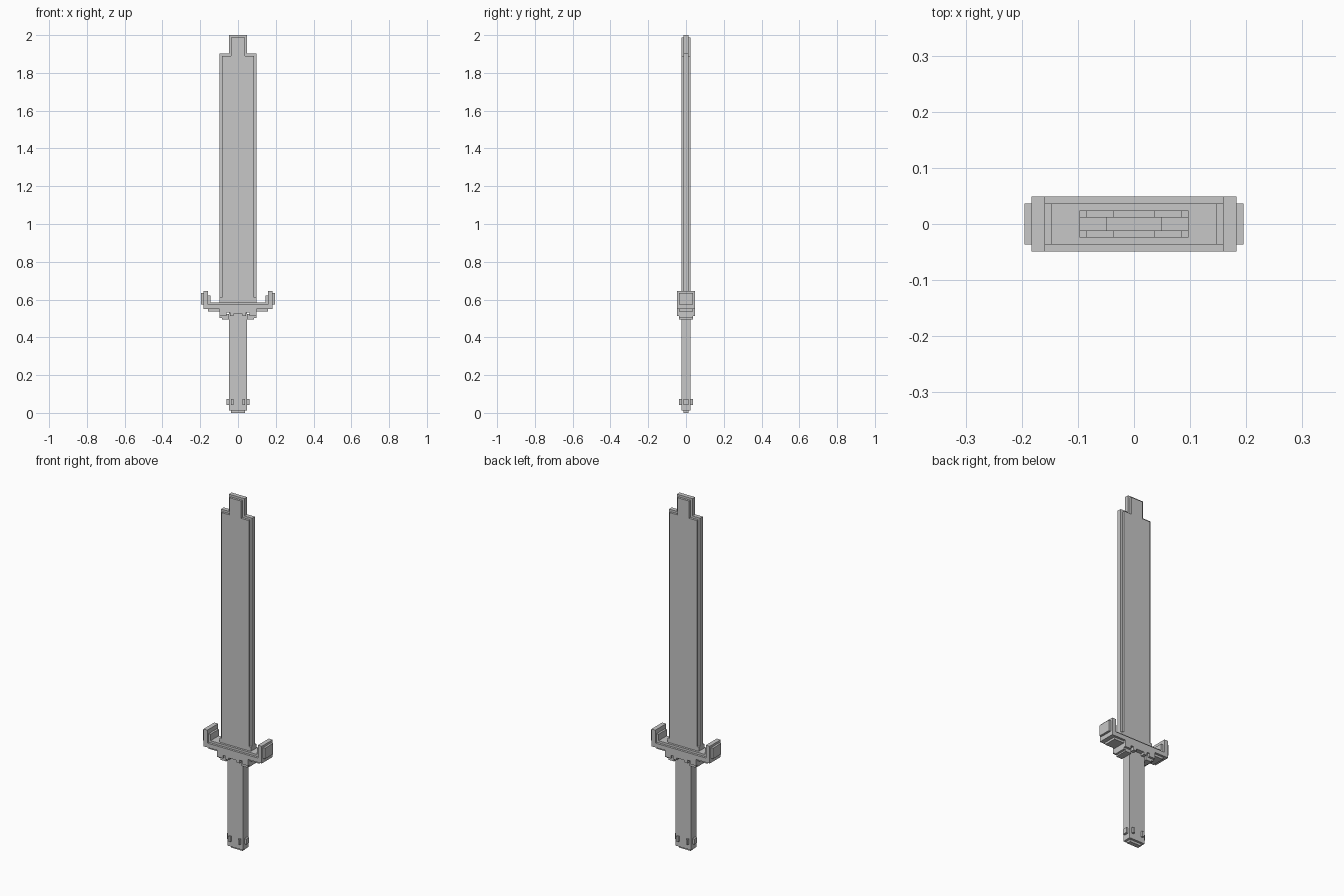
import bpy
import bmesh

cube = bpy.data.objects.get("Cube")
if cube:
    bpy.data.objects.remove(cube, do_unlink=True)

U = 2 / 164  # one block of the stepped style

grey = bpy.data.materials.new("light grey")
grey.use_nodes = True
colour = (0.57, 0.57, 0.57, 1)
grey.diffuse_color = colour
grey.node_tree.nodes["Principled BSDF"].inputs["Base Color"].default_value = colour


def finish(name, bm):
    bmesh.ops.recalc_face_normals(bm, faces=bm.faces[:])
    mesh = bpy.data.meshes.new(name)
    bm.to_mesh(mesh)
    bm.free()
    mesh.materials.append(grey)
    obj = bpy.data.objects.new(name, mesh)
    bpy.context.collection.objects.link(obj)


def plate(name, half, depth):
    """Extrude a (x, z) half outline, mirrored in x, to +-depth in y."""
    outline = half + [(-x, z) for x, z in reversed(half)]
    bm = bmesh.new()
    face = bm.faces.new([bm.verts.new((x * U, -depth * U, z * U)) for x, z in outline])
    new = bmesh.ops.extrude_face_region(bm, geom=[face])["geom"]
    moved = [v for v in new if isinstance(v, bmesh.types.BMVert)]
    bmesh.ops.translate(bm, verts=moved, vec=(0, 2 * depth * U, 0))
    finish(name, bm)


def block(name, x0, x1, depth, z0, z1):
    bm = bmesh.new()
    bmesh.ops.create_cube(bm, size=1)
    for v in bm.verts:
        v.co = ((x1 if v.co.x > 0 else x0) * U,
                2 * v.co.y * depth * U,
                (z1 if v.co.z > 0 else z0) * U)
    finish(name, bm)


def pair(name, x0, x1, depth, z0, z1):
    block("left_" + name, x0, x1, depth, z0, z1)
    block("right_" + name, -x1, -x0, depth, z0, z1)


# Blade: thin wide edge layer, thicker inset core, collar at the root
plate("blade_edge", [(8, 47), (8, 156), (4, 156), (4, 164)], 1)
plate("blade_core", [(7, 47), (7, 155), (3, 155), (3, 163)], 2)
block("blade_collar", -8, 8, 2, 47, 50)

# Guard: upturned bar with a toothed lower edge
plate("guard_bar", [(2, 43), (2, 42), (3.5, 42), (3.5, 43.5), (5, 43.5), (5, 42),
                    (8, 42), (8, 45), (15, 45), (15, 53), (13, 53), (13, 47)], 4)
block("guard_top_pad", -13, 13, 3, 46, 48)
block("guard_lower_pad", -13, 13, 3, 44, 46)
pair("guard_inner_pad", 12, 13.5, 3, 47, 51)
pair("guard_outer_pad", 14.5, 16, 3, 47, 52)
pair("guard_foot", 4, 8, 3, 41.2, 43)
pair("guard_foot_pad", 4, 7, 3, 40.5, 42)

# Grip with an inset end cap
block("grip", -4, 4, 2, 1, 45)
block("grip_end_cap", -3, 3, 1, 0, 2)

# Studs around the foot of the grip
pair("side_stud", 3.5, 5, 1, 3.5, 6)
pair("face_stud", 2, 3, 3, 3.5, 6)
